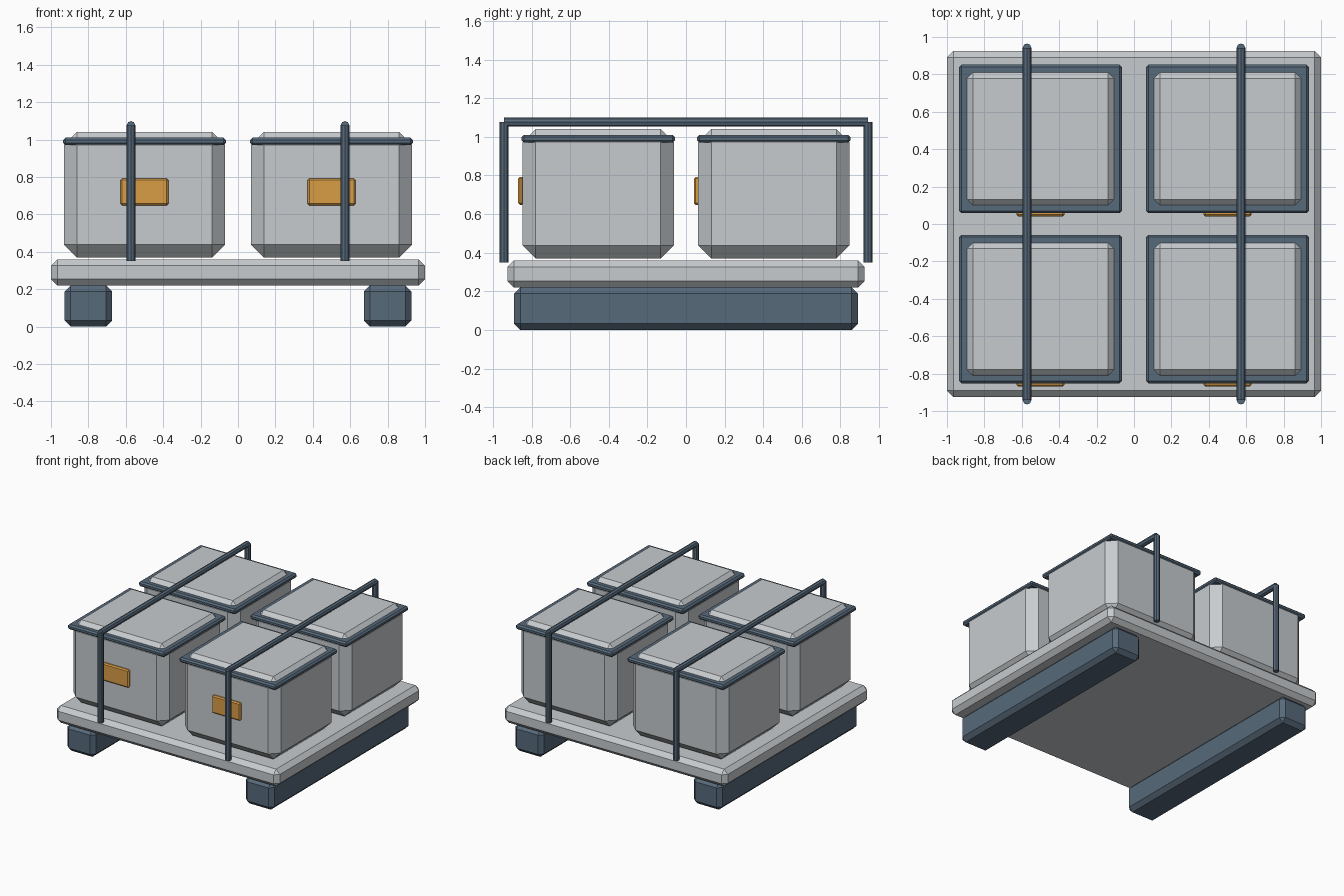
import bpy
import bmesh
from mathutils import Vector, Matrix

if "Cube" in bpy.data.objects:
    bpy.data.objects.remove(bpy.data.objects["Cube"], do_unlink=True)


def material(name, colour):
    mat = bpy.data.materials.new(name)
    mat.use_nodes = True
    mat.diffuse_color = (*colour, 1)
    bsdf = next(n for n in mat.node_tree.nodes if n.type == "BSDF_PRINCIPLED")
    bsdf.inputs["Base Color"].default_value = (*colour, 1)
    return mat


GREY = material("light grey", (0.57, 0.60, 0.62))
STEEL = material("slate blue", (0.095, 0.142, 0.195))
ORANGE = material("amber", (0.70, 0.34, 0.06))


def finish(bm, name, mat):
    mesh = bpy.data.meshes.new(name)
    bm.to_mesh(mesh)
    bm.free()
    mesh.materials.append(mat)
    obj = bpy.data.objects.new(name, mesh)
    bpy.context.collection.objects.link(obj)
    return obj


def chamfered_box(name, low, high, chamfer, mat):
    """Box between two corners with every edge cut once."""
    low, high = Vector(low), Vector(high)
    bm = bmesh.new()
    bmesh.ops.create_cube(bm, size=1)
    bmesh.ops.scale(bm, vec=high - low, verts=bm.verts)
    bmesh.ops.translate(bm, vec=(low + high) / 2, verts=bm.verts)
    bmesh.ops.bevel(bm, geom=bm.edges[:], offset=chamfer, segments=1,
                    affect="EDGES", profile=0.5)
    return finish(bm, name, mat)


def rod(name, start, end, radius, mat):
    """Eight-sided bar between two points."""
    start, end = Vector(start), Vector(end)
    axis = end - start
    turn = axis.to_track_quat("Z", "Y").to_matrix().to_4x4()
    bm = bmesh.new()
    bmesh.ops.create_cone(bm, cap_ends=True, segments=8, radius1=radius,
                          radius2=radius, depth=axis.length,
                          matrix=Matrix.Translation((start + end) / 2) @ turn)
    return finish(bm, name, mat)


# Pallet deck
chamfered_box("deck", (-1, -0.925, 0.22), (1, 0.925, 0.36), 0.034, GREY)

for side, sx in (("right", -1), ("left", 1)):
    # Skid under each side
    x = sx * 0.8
    chamfered_box(f"{side}_skid", (x - 0.127, -0.89, 0), (x + 0.127, 0.89, 0.22),
                  0.032, STEEL)

    # Crates with rim and front label
    for end, sy in (("front", -1), ("back", 1)):
        x, y = sx * 0.5, sy * 0.455
        name = f"{end}_{side}"
        chamfered_box(f"{name}_crate", (x - 0.43, y - 0.392, 0.37),
                      (x + 0.43, y + 0.392, 1.04), 0.068, GREY)
        chamfered_box(f"{name}_rim", (x - 0.435, y - 0.397, 0.97),
                      (x + 0.435, y + 0.397, 1.01), 0.012, STEEL)
        chamfered_box(f"{name}_label", (x - 0.128, y - 0.414, 0.648),
                      (x + 0.128, y - 0.385, 0.792), 0.009, ORANGE)

    # Tie-down bar over each pair of crates
    x, reach, top = sx * 0.572, 0.942, 1.076
    rod(f"{side}_top_bar", (x, -reach, top), (x, reach, top), 0.023, STEEL)
    for end, sy in (("front", -1), ("back", 1)):
        rod(f"{end}_{side}_post", (x, sy * reach, 0.35), (x, sy * reach, top),
            0.023, STEEL)
